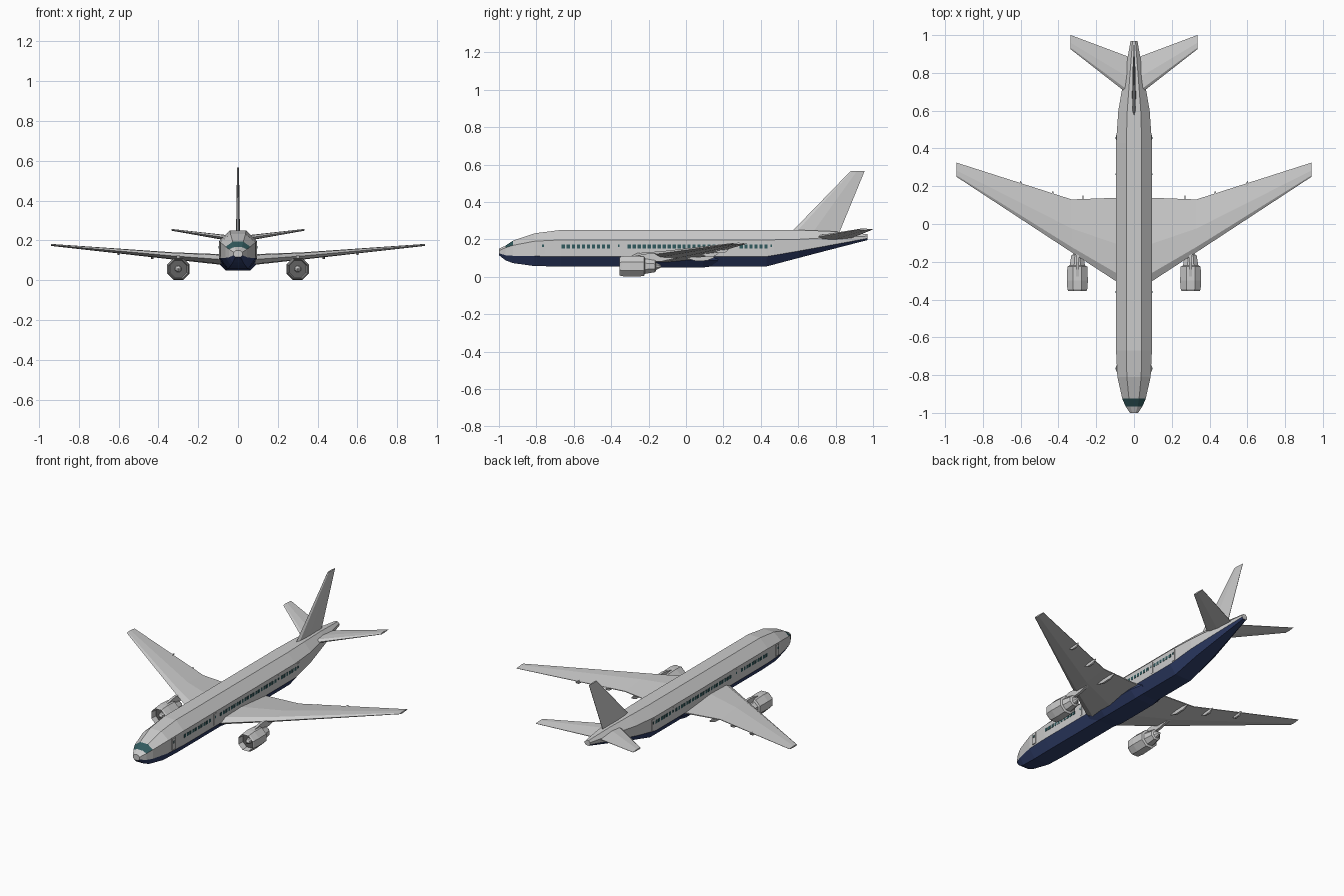
import bpy, bmesh, math
from mathutils import Matrix

if "Cube" in bpy.data.objects:
    bpy.data.objects.remove(bpy.data.objects["Cube"])


def material(name, rgb):
    m = bpy.data.materials.new(name)
    m.diffuse_color = (*rgb, 1)
    m.use_nodes = True
    m.node_tree.nodes["Principled BSDF"].inputs["Base Color"].default_value = m.diffuse_color
    return m


NAVY = material("navy", (0.03, 0.05, 0.15))
GLASS = material("glass", (0.03, 0.10, 0.11))
DARK = material("dark_grey", (0.12, 0.12, 0.12))
GREY = material("grey", (0.8, 0.8, 0.8))


def finish(name, bm, mats=(), mirror=False):
    bmesh.ops.recalc_face_normals(bm, faces=bm.faces)
    me = bpy.data.meshes.new(name)
    bm.to_mesh(me)
    bm.free()
    ob = bpy.data.objects.new(name, me)
    bpy.context.collection.objects.link(ob)
    for m in mats:
        me.materials.append(m)
    if mirror:
        ob.modifiers.new("mirror", 'MIRROR')
    return ob


def loft(name, rings, mats=(), mirror=False, slot=lambda i, j: 0):
    """Skin a list of equal-length point rings and cap both ends."""
    bm = bmesh.new()
    vs = [[bm.verts.new(p) for p in r] for r in rings]
    n = len(vs[0])
    for i in range(len(vs) - 1):
        for j in range(n):
            k = (j + 1) % n
            f = bm.faces.new((vs[i][j], vs[i][k], vs[i + 1][k], vs[i + 1][j]))
            f.material_index = slot(i, j)
    bm.faces.new(vs[0])
    bm.faces.new(vs[-1])
    return finish(name, bm, mats, mirror)


def boxes(name, items, mats=()):
    """Many boxes (centre, size) in one mirrored object."""
    bm = bmesh.new()
    for c, s in items:
        bmesh.ops.create_cube(bm, size=1, matrix=Matrix.Translation(c) @ Matrix.Diagonal((*s, 1)))
    return finish(name, bm, mats, True)


def foil(y0, y1, t):
    """Six-sided aerofoil: (y, thickness offset) pairs."""
    c = y1 - y0
    return [(y0, 0), (y0 + .1 * c, t * .42), (y0 + .45 * c, t * .5), (y1, t * .06),
            (y1, -t * .06), (y0 + .45 * c, -t * .5), (y0 + .1 * c, -t * .42)]


def lathe(name, profile, centre, mats=(), sides=8):
    """Octagonal turned part around a lengthwise axis, mirrored."""
    rings = []
    for y, r in profile:
        ang = [2 * math.pi * (k + .5) / sides for k in range(sides)]
        rings.append([(centre[0] + r * math.cos(a), y, centre[1] + r * math.sin(a)) for a in ang])
    return loft(name, rings, mats, True)


# Fuselage: y, half width, roof, shoulder, paint line, belly
stations = [(-1.0, .022, .15, .14, .125, .115),
            (-.965, .045, .166, .155, .115, .088),
            (-.925, .062, .193, .168, .112, .073),
            (-.81, .088, .232, .19, .11, .057),
            (-.67, .095, .25, .197, .108, .055),
            (.43, .095, .25, .197, .108, .055),
            (.60, .083, .25, .2, .137, .1),
            (.78, .052, .243, .21, .17, .147),
            (.97, .018, .228, .217, .205, .196)]


def hull(y, w, zt, zs, zl, zb):
    half = [(.43 * w, zt), (w, zs), (w, zl), (.58 * w, zb)]
    return [(x, y, z) for x, z in half] + [(-x, y, z) for x, z in reversed(half)]


def hull_slot(i, j):
    if i == 1 and j in (0, 6, 7):
        return 2
    return 1 if j in (2, 3, 4) else 0


loft("fuselage", [hull(*s) for s in stations], (GREY, NAVY, GLASS), slot=hull_slot)

# Belly fairing between the wings
fairing = [(-.30, .085, .06), (-.18, .102, .049), (.09, .102, .049), (.17, .085, .06)]
loft("belly_fairing", [[(w, y, .11), (w, y, .09), (.6 * w, y, zb),
                        (-.6 * w, y, zb), (-w, y, .09), (-w, y, .11)]
                       for y, w, zb in fairing], (NAVY,))

# Wings and tailplane: x, leading edge, trailing edge, height, thickness
wing = [(.06, -.326, .14, .102, .055), (.33, -.15, .13, .122, .036), (.94, .25, .325, .177, .01)]
tail = [(.015, .675, .88, .207, .03), (.335, .925, 1.0, .253, .009)]
for name, secs in (("wings", wing), ("tailplane", tail)):
    loft(name, [[(x, y, z + dz) for y, dz in foil(y0, y1, t)]
                for x, y0, y1, z, t in secs], mirror=True)

# Fin: height, leading edge, trailing edge, thickness
loft("fin", [[(dx, y, z) for y, dx in foil(y0, y1, t)]
             for z, y0, y1, t in ((.225, .55, .815, .02), (.565, .88, .955, .01))])

# Flap track fairings under the wing: x, end y, height, length
for k, (x, y1, z, ln) in enumerate([(.27, .15, .095, .15), (.43, .175, .118, .10), (.60, .228, .137, .08)]):
    rings = []
    for f, s, up in ((0, .3, .008), (.35, 1, 0), (.75, 1, .002), (1, .3, .01)):
        w, h = .006 * s, .011 * s
        y = y1 - ln * (1 - f)
        rings.append([(x - w, y, z + up - h), (x + w, y, z + up - h),
                      (x + w, y, z + up + h), (x - w, y, z + up + h)])
    loft("flap_fairing_%d" % (k + 1), rings, mirror=True)

# Engines
C = (.30, .056)
lathe("engine_nacelle", [(-.315, .01), (-.315, .046), (-.355, .052), (-.345, .057), (-.30, .0606),
                         (-.225, .057), (-.22, .044), (-.165, .034), (-.16, .022), (-.135, .008)], C)
lathe("engine_fan", [(-.319, .0455), (-.317, .0455)], C, (DARK,))
lathe("engine_spinner", [(-.345, .003), (-.335, .012), (-.318, .018)], C)

# Pylons
side = [(-.31, .105), (-.2, .125), (-.02, .12), (-.03, .105), (-.13, .082), (-.25, .075)]
loft("engine_pylon", [[(x, y, z) for y, z in side] for x in (.292, .308)], mirror=True)

# Cabin windows in three rows between the doors
wins = []
for a, b, n in ((-.656, -.414, 10), (-.303, .23, 21), (.295, .427, 6)):
    for k in range(n):
        wins.append(((.0935, a + (b - a) * k / (n - 1), .162), (.006, .017, .02)))
doors = [-.765, -.36, .263, .455]
wins += [((.0925, y, .165), (.0085, .009, .014)) for y in doors]
boxes("cabin_windows", wins, (GLASS,))

# Doors
boxes("cabin_doors", [((.092, y, .153), (.0078, .03, .07)) for y in doors])
